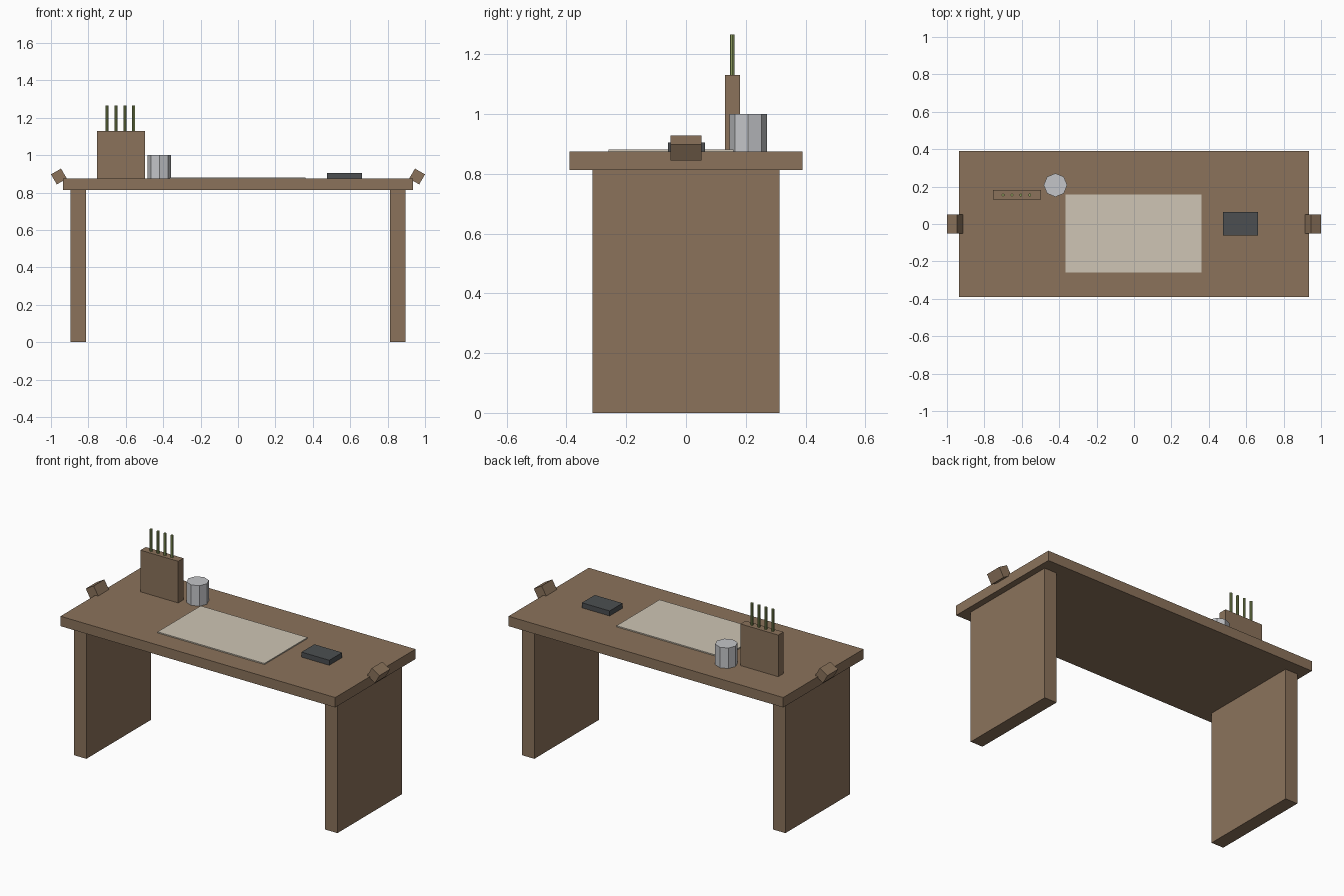
import bpy
import math

cube = bpy.data.objects.get("Cube")
if cube:
    bpy.data.objects.remove(cube, do_unlink=True)


def material(name, rgb):
    mat = bpy.data.materials.new(name)
    mat.use_nodes = True
    color = (*rgb, 1.0)
    mat.diffuse_color = color
    mat.node_tree.nodes["Principled BSDF"].inputs["Base Color"].default_value = color
    return mat


WOOD = material("brown wood", (0.258, 0.171, 0.105))
PAPER = material("cream paper", (0.62, 0.56, 0.46))
DARK = material("dark grey", (0.072, 0.078, 0.083))
METAL = material("light grey", (0.55, 0.56, 0.58))
GREEN = material("moss green", (0.26, 0.33, 0.11))


def finish(name, mat):
    obj = bpy.context.object
    obj.name = name
    obj.data.name = name
    obj.data.materials.append(mat)
    return obj


def box(name, x, y, z, mat):
    """Box spanning the given (low, high) ranges."""
    spans = (x, y, z)
    bpy.ops.mesh.primitive_cube_add(size=1, location=[(a + b) / 2 for a, b in spans])
    obj = finish(name, mat)
    obj.scale = [b - a for a, b in spans]
    bpy.ops.object.transform_apply(location=False, rotation=False, scale=True)
    return obj


def prism(name, x, y, z, radius, sides, mat):
    """Upright flat-sided cylinder."""
    bpy.ops.mesh.primitive_cylinder_add(vertices=sides, radius=radius, depth=z[1] - z[0],
                                        location=(x, y, sum(z) / 2))
    return finish(name, mat)


TOP = 0.874
UNDER = 0.813

# Desk: top, slab legs and tilted end blocks
box("desk_top", (-0.935, 0.935), (-0.39, 0.39), (UNDER, TOP), WOOD)
for side, s in (("left", 1), ("right", -1)):
    box(side + "_leg", sorted((s * 0.813, s * 0.896)), (-0.313, 0.313), (0, UNDER), WOOD)
    block = box(side + "_end_block", (-0.031, 0.031), (-0.052, 0.052), (-0.031, 0.031), WOOD)
    block.location = (s * 0.9575, 0, 0.886)
    block.rotation_euler.y = s * math.radians(30)

# Things on the desk
box("paper_sheet", (-0.365, 0.362), (-0.26, 0.159), (TOP, TOP + 0.007), PAPER)
box("dark_case", (0.475, 0.664), (-0.061, 0.064), (TOP, 0.905), DARK)
prism("cup", -0.42, 0.208, (TOP, 1.0), 0.063, 8, METAL)

# Holder with four pencils
box("pencil_holder", (-0.755, -0.498), (0.13, 0.181), (TOP, 1.13), WOOD)
for i in range(4):
    prism(f"pencil_{i + 1}", -0.7 + i * 0.0475, 0.155, (1.1, 1.266), 0.008, 8, GREEN)
